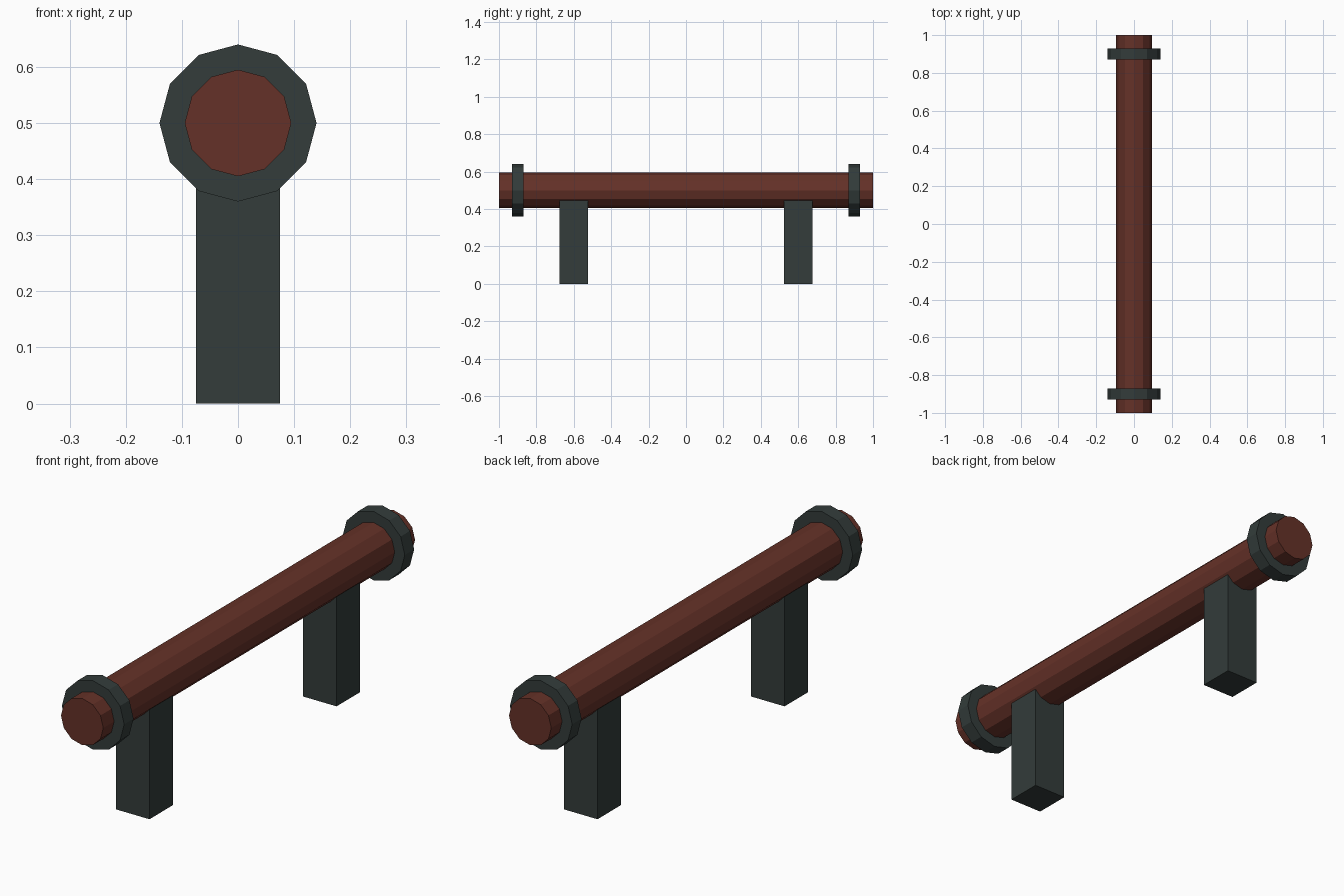
import bpy
import math

if "Cube" in bpy.data.objects:
    bpy.data.objects.remove(bpy.data.objects["Cube"])


def material(name, color):
    m = bpy.data.materials.new(name)
    m.diffuse_color = (*color, 1.0)
    m.use_nodes = True
    m.node_tree.nodes["Principled BSDF"].inputs["Base Color"].default_value = m.diffuse_color
    return m


rust = material("rust_red", (0.130, 0.031, 0.021))
iron = material("dark_iron", (0.033, 0.045, 0.043))


def finish(name, mat):
    ob = bpy.context.object
    ob.name = name
    ob.data.materials.append(mat)


def cylinder_y(name, radius, length, y, mat):
    # 12-sided cylinder lying along y, with a corner at the top
    bpy.ops.mesh.primitive_cylinder_add(
        vertices=12, radius=radius, depth=length,
        location=(0, y, 0.5), rotation=(math.pi / 2, 0, 0))
    finish(name, mat)


# Long pipe
cylinder_y("pipe", 0.095, 2.0, 0, rust)

for side, s in (("front", -1), ("back", 1)):
    # Flange ring near each end
    cylinder_y(side + "_flange", 0.14, 0.06, 0.9 * s, iron)
    # Square support post, its top sunk into the pipe
    bpy.ops.mesh.primitive_cube_add(size=1, location=(0, 0.6 * s, 0.225))
    bpy.context.object.scale = (0.15, 0.15, 0.45)
    finish(side + "_post", iron)
